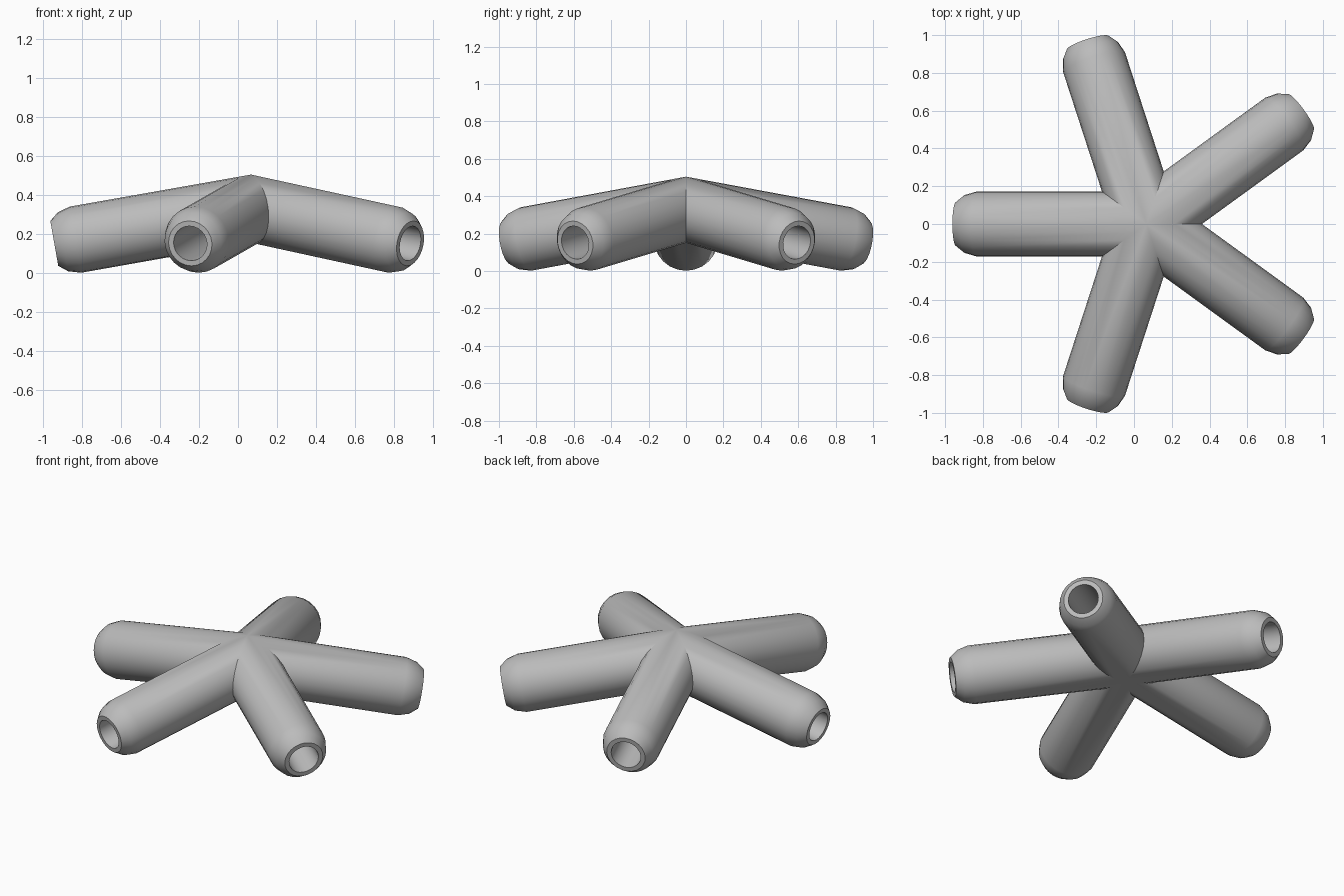
import bpy
import bmesh
from math import radians, sin, cos, pi
from mathutils import Matrix, Vector

cube = bpy.data.objects.get("Cube")
if cube:
    bpy.data.objects.remove(cube, do_unlink=True)

ARMS = 5
SIDES = 24
TILT = radians(10)
LENGTH = 1.024
HALF = pi / ARMS
HUB = Vector((0.067, 0, 0.33))

# Tube outline as (distance along arm, radius): outer wall, rounded tip, socket
PROFILE = [
    (-0.5, 0.172),
    (LENGTH - 0.11, 0.172),
    (LENGTH - 0.045, 0.153),
    (LENGTH, 0.117),
    (LENGTH, 0.09),
    (0.25, 0.09),
]


def lathe_arm(bm):
    """Spin the outline around the x axis and close the socket floor."""
    rings = []
    for x, r in PROFILE:
        angles = [2 * pi * i / SIDES for i in range(SIDES)]
        rings.append([bm.verts.new((x, r * sin(a), r * cos(a))) for a in angles])
    for a, b in zip(rings, rings[1:]):
        for i in range(SIDES):
            j = (i + 1) % SIDES
            bm.faces.new((a[i], a[j], b[j], b[i]))
    bm.faces.new(rings[-1])


def trim(bm, side):
    """Mitre the arm where it meets its neighbour."""
    bmesh.ops.bisect_plane(
        bm, geom=bm.verts[:] + bm.edges[:] + bm.faces[:], dist=1e-6,
        plane_co=(0, 0, 0), plane_no=(-sin(HALF), side * cos(HALF), 0),
        clear_outer=True)


bm = bmesh.new()
lathe_arm(bm)
bmesh.ops.transform(bm, matrix=Matrix.Rotation(TILT, 4, "Y"), verts=bm.verts)
trim(bm, 1)
trim(bm, -1)

# Repeat the mitred arm around the hub and weld the seams
base = bm.verts[:] + bm.edges[:] + bm.faces[:]
for k in range(1, ARMS):
    copy = bmesh.ops.duplicate(bm, geom=base)["geom"]
    verts = [v for v in copy if isinstance(v, bmesh.types.BMVert)]
    bmesh.ops.rotate(bm, verts=verts, cent=(0, 0, 0),
                     matrix=Matrix.Rotation(2 * HALF * k, 3, "Z"))
bmesh.ops.remove_doubles(bm, verts=bm.verts, dist=0.0005)
bmesh.ops.rotate(bm, verts=bm.verts, cent=(0, 0, 0),
                 matrix=Matrix.Rotation(HALF, 3, "Z"))
bmesh.ops.translate(bm, verts=bm.verts, vec=HUB)
bmesh.ops.recalc_face_normals(bm, faces=bm.faces)

mesh = bpy.data.meshes.new("five_way_connector")
bm.to_mesh(mesh)
bm.free()
connector = bpy.data.objects.new("five_way_connector", mesh)
bpy.context.collection.objects.link(connector)

# Plain grey finish
grey = bpy.data.materials.new("plain_grey")
grey.use_nodes = True
colour = (0.5, 0.5, 0.5, 1)
grey.diffuse_color = colour
for node in grey.node_tree.nodes:
    if node.type == "BSDF_PRINCIPLED":
        node.inputs["Base Color"].default_value = colour
mesh.materials.append(grey)

# Smooth tubes with crisp rims
bpy.ops.object.select_all(action="DESELECT")
connector.select_set(True)
bpy.context.view_layer.objects.active = connector
bpy.ops.object.shade_smooth_by_angle(angle=radians(30))
